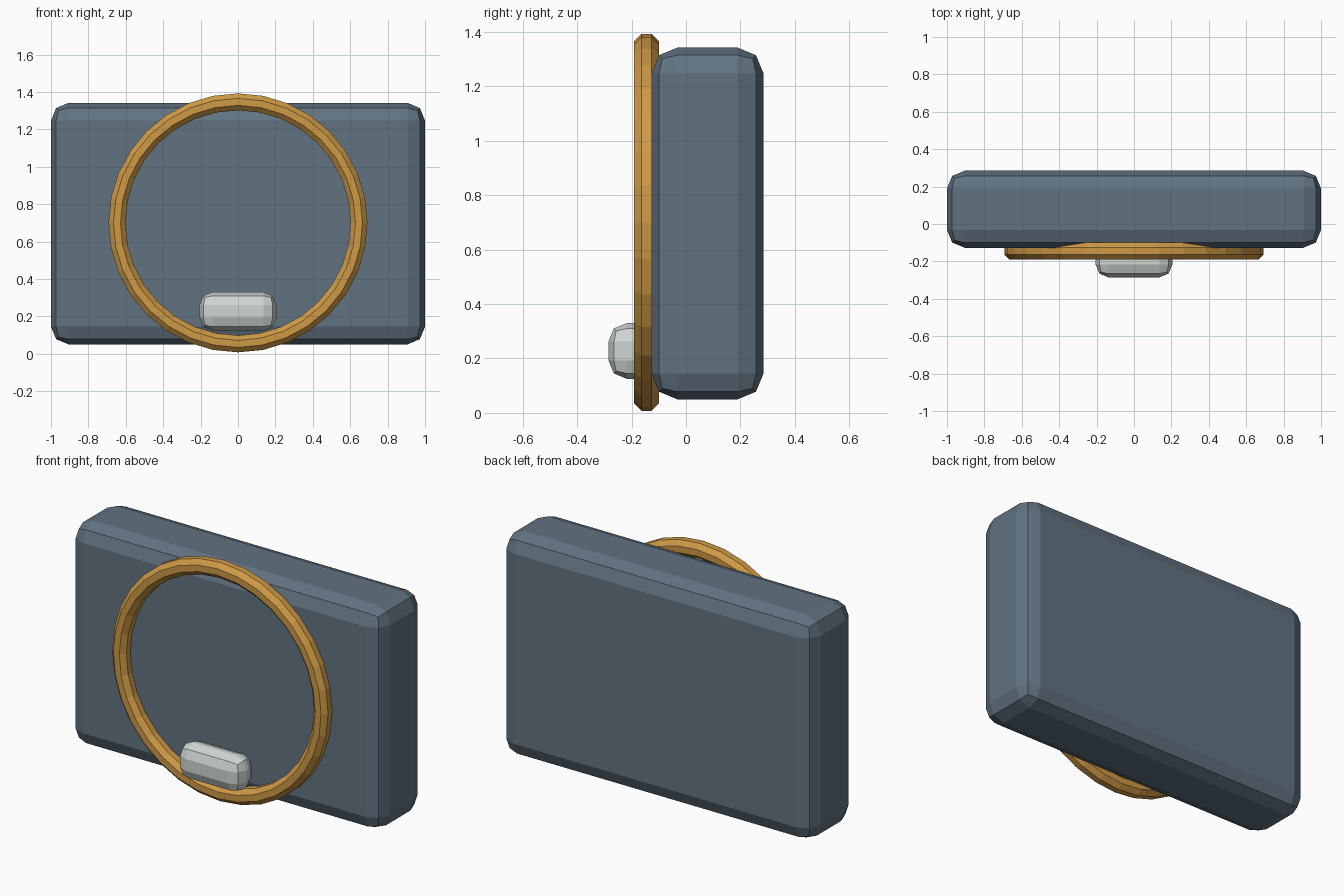
import bpy, bmesh
from math import cos, sin, pi
from mathutils import Vector, Matrix

if "Cube" in bpy.data.objects:
    bpy.data.objects.remove(bpy.data.objects["Cube"])


def material(name, rgb):
    m = bpy.data.materials.new(name)
    m.diffuse_color = (*rgb, 1)
    m.use_nodes = True
    m.node_tree.nodes["Principled BSDF"].inputs["Base Color"].default_value = m.diffuse_color
    return m


def finish(name, bm, mat):
    bmesh.ops.recalc_face_normals(bm, faces=bm.faces)
    me = bpy.data.meshes.new(name)
    bm.to_mesh(me)
    bm.free()
    me.materials.append(mat)
    ob = bpy.data.objects.new(name, me)
    bpy.context.collection.objects.link(ob)
    return ob


def bevelled_box(name, lo, hi, bevel, mat):
    lo, hi = Vector(lo), Vector(hi)
    bm = bmesh.new()
    bmesh.ops.create_cube(bm, size=1, matrix=Matrix.Translation((lo + hi) / 2)
                          @ Matrix.Diagonal((*(hi - lo), 1)))
    ob = finish(name, bm, mat)
    mod = ob.modifiers.new("bevel", "BEVEL")
    mod.width = bevel
    mod.segments = 2
    return ob


def ring(name, centre, major, minor, sides, steps, mat):
    # polygon section with a flat outer side, swept around the y axis
    bm = bmesh.new()
    loops = []
    for i in range(steps):
        a = 2 * pi * i / steps
        loop = []
        for j in range(sides):
            b = 2 * pi * (j + 0.5) / sides
            r = major + minor * cos(b)
            loop.append(bm.verts.new(Vector(centre) + Vector((r * sin(a), minor * sin(b), r * cos(a)))))
        loops.append(loop)
    for i in range(steps):
        p, q = loops[i], loops[(i + 1) % steps]
        for j in range(sides):
            k = (j + 1) % sides
            bm.faces.new((p[j], p[k], q[k], q[j]))
    return finish(name, bm, mat)


slate = material("slate", (0.12, 0.17, 0.22))
amber = material("amber", (0.62, 0.32, 0.06))
pale = material("pale_grey", (0.62, 0.67, 0.65))

# Main slab
bevelled_box("body", (-1, -0.127, 0.05), (1, 0.285, 1.342), 0.095, slate)
# Thin hoop on the front face
ring("front_ring", (0, -0.145, 0.70), 0.647, 0.049, 8, 32, amber)
# Small button inside the hoop
bevelled_box("button", (-0.205, -0.285, 0.125), (0.205, -0.125, 0.33), 0.068, pale)
